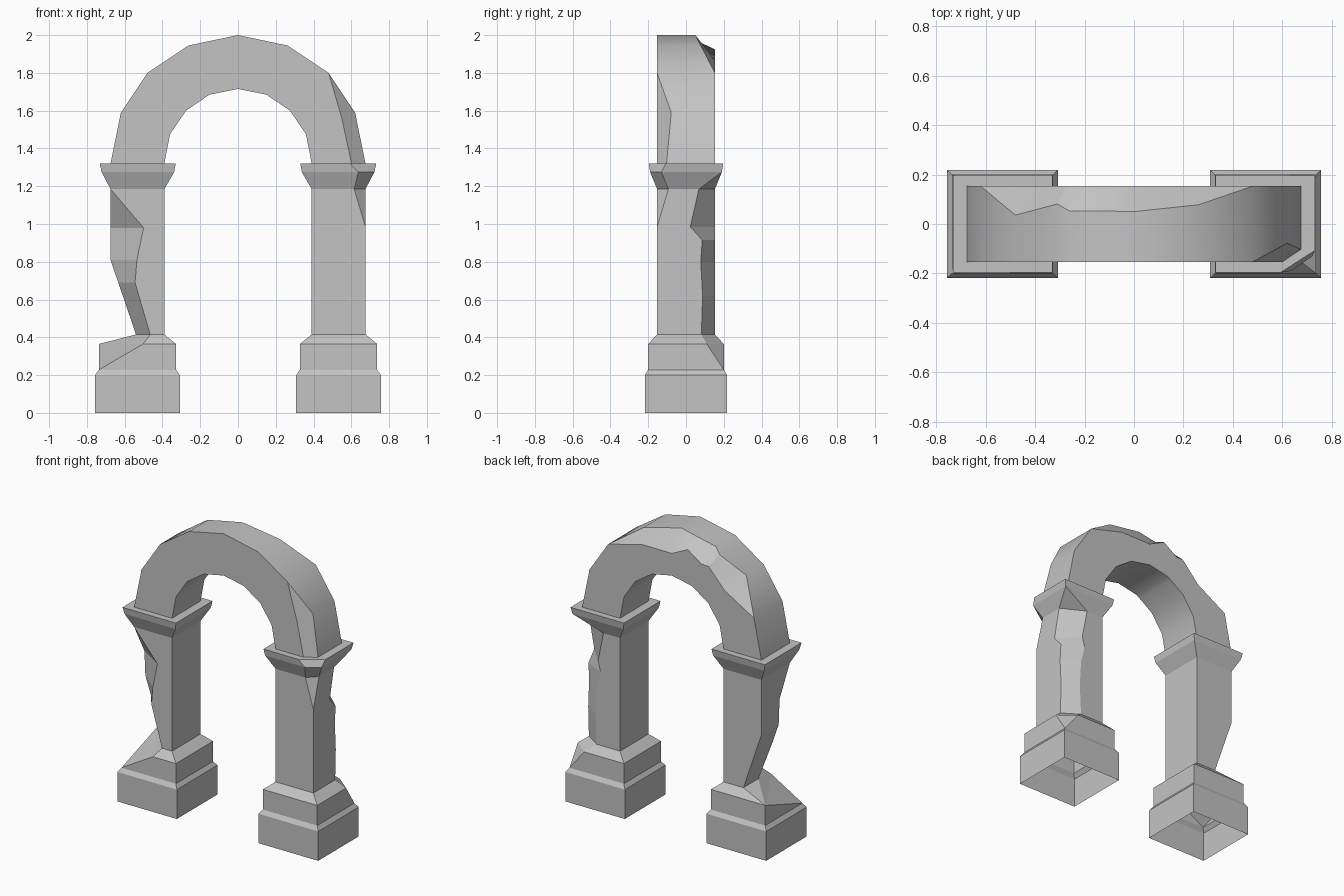
import bpy, bmesh, math

if "Cube" in bpy.data.objects:
    bpy.data.objects.remove(bpy.data.objects["Cube"])

stone = bpy.data.materials.new("grey_stone")
stone.diffuse_color = (0.55, 0.55, 0.55, 1)
stone.use_nodes = True
stone.node_tree.nodes["Principled BSDF"].inputs["Base Color"].default_value = stone.diffuse_color


def loft(name, rings, caps=()):
    """Skin a row of equal-length rings; collapsed chip corners are merged."""
    bm = bmesh.new()
    loops = [[bm.verts.new(p) for p in r] for r in rings]
    n = len(loops[0])
    for a, b in zip(loops, loops[1:]):
        for i in range(n):
            j = (i + 1) % n
            bm.faces.new((a[i], a[j], b[j], b[i]))
    for c in caps:
        bm.faces.new(loops[c])
    bmesh.ops.remove_doubles(bm, verts=bm.verts[:], dist=0.0005)
    me = bpy.data.meshes.new(name)
    bm.to_mesh(me)
    bm.free()
    me.materials.append(stone)
    ob = bpy.data.objects.new(name, me)
    bpy.context.collection.objects.link(ob)
    return ob


def pier_ring(side, z, u0, u1, y, front=(0, 0), back=(0, 0)):
    """Rectangle whose outer front and outer back corners may be chipped."""
    pts = [(u0, -y), (u1 - front[0], -y), (u1, -y + front[1]),
           (u1, y - back[1]), (u1 - back[0], y), (u0, y)]
    ring = [(side * u, v, z) for u, v in pts]
    return ring if side > 0 else ring[::-1]


# Shared sections: plinth, second tier, shaft, capital
PLINTH = (0.308, 0.757, 0.218)
TIER = (0.328, 0.737, 0.2)
SHAFT = (0.39, 0.675, 0.153)
FLARE = (0.338, 0.722, 0.19)
CAP = (0.33, 0.732, 0.197)
N = (0, 0)

# Right pier: chipped back corner, small chip at the capital front
right = [
    (0, *PLINTH), (0.2, *PLINTH), (0.228, *TIER),
    (0.365, *TIER, N, (0.11, 0.09)),
    (0.415, *SHAFT, N, (0.11, 0.072)),
    (0.62, *SHAFT, N, (0.10, 0.065)),
    (0.80, *SHAFT, N, (0.11, 0.075)),
    (0.915, *SHAFT, N, (0.14, 0.067)),
    (0.985, *SHAFT, N, (0.12, 0.13)),
    (1.185, *SHAFT, (0.06, 0.06), (0.16, 0.085)),
    (1.275, *FLARE, (0.085, 0.06)),
    (1.32, *CAP, (0.14, 0.09)),
]

# Left pier: outer front corner broken away, shaft narrowed at its foot
left = [
    (0, *PLINTH), (0.2, *PLINTH), (0.228, *TIER),
    (0.365, *TIER, (0.235, 0.4)),
    (0.415, 0.39, 0.54, 0.153, (0.075, 0.145)),
    (0.69, 0.39, 0.634, 0.153, (0.089, 0.12)),
    (0.81, 0.39, 0.675, 0.153, (0.14, 0.12)),
    (0.98, 0.39, 0.675, 0.153, (0.175, 0.11)),
    (1.185, *SHAFT), (1.275, *FLARE), (1.32, *CAP),
]

for name, side, levels in (("right_pier", 1, right), ("left_pier", -1, left)):
    loft(name, [pier_ring(side, *lv) for lv in levels], caps=(-1,))

# Arch stations: outer xz, inner xz, front chip, back chip
# (chip = width across the top, share of the thickness down the face)
arch = [
    ((0.675, 1.32), (0.39, 1.32), (0.05, 0.26), N),
    ((0.62, 1.59), (0.36, 1.475), (0.075, 0.27), N),
    ((0.48, 1.80), (0.275, 1.60), N, N),
    ((0.262, 1.945), (0.15, 1.685), N, (0.075, 0.30)),
    ((0, 2.0), (0, 1.715), N, (0.103, 0.47)),
    ((-0.13, 1.973), (-0.075, 1.70), N, (0.10, 0.18)),
    ((-0.262, 1.945), (-0.15, 1.685), N, (0.10, 0.35)),
    ((-0.31, 1.913), (-0.177, 1.667), N, (0.072, 0.25)),
    ((-0.48, 1.80), (-0.275, 1.60), N, (0.117, 0.40)),
    ((-0.62, 1.59), (-0.36, 1.475), N, N),
    ((-0.675, 1.32), (-0.39, 1.32), N, N),
]


def arch_ring(o, i, front, back, y=0.153):
    def at(t, v):
        return (o[0] + (i[0] - o[0]) * t, v, o[1] + (i[1] - o[1]) * t)
    return [at(1, -y), at(1, y), at(back[1], y), at(0, y - back[0]),
            at(0, -y + front[0]), at(front[1], -y)]


arch_ob = loft("arch", [arch_ring(*s) for s in arch])

# Outward normals on the arch, then smooth curve with sharp edges
bm = bmesh.new()
bm.from_mesh(arch_ob.data)
bmesh.ops.recalc_face_normals(bm, faces=bm.faces[:])
bm.to_mesh(arch_ob.data)
bm.free()
bpy.context.view_layer.objects.active = arch_ob
arch_ob.select_set(True)
bpy.ops.object.shade_smooth_by_angle(angle=math.radians(25))
